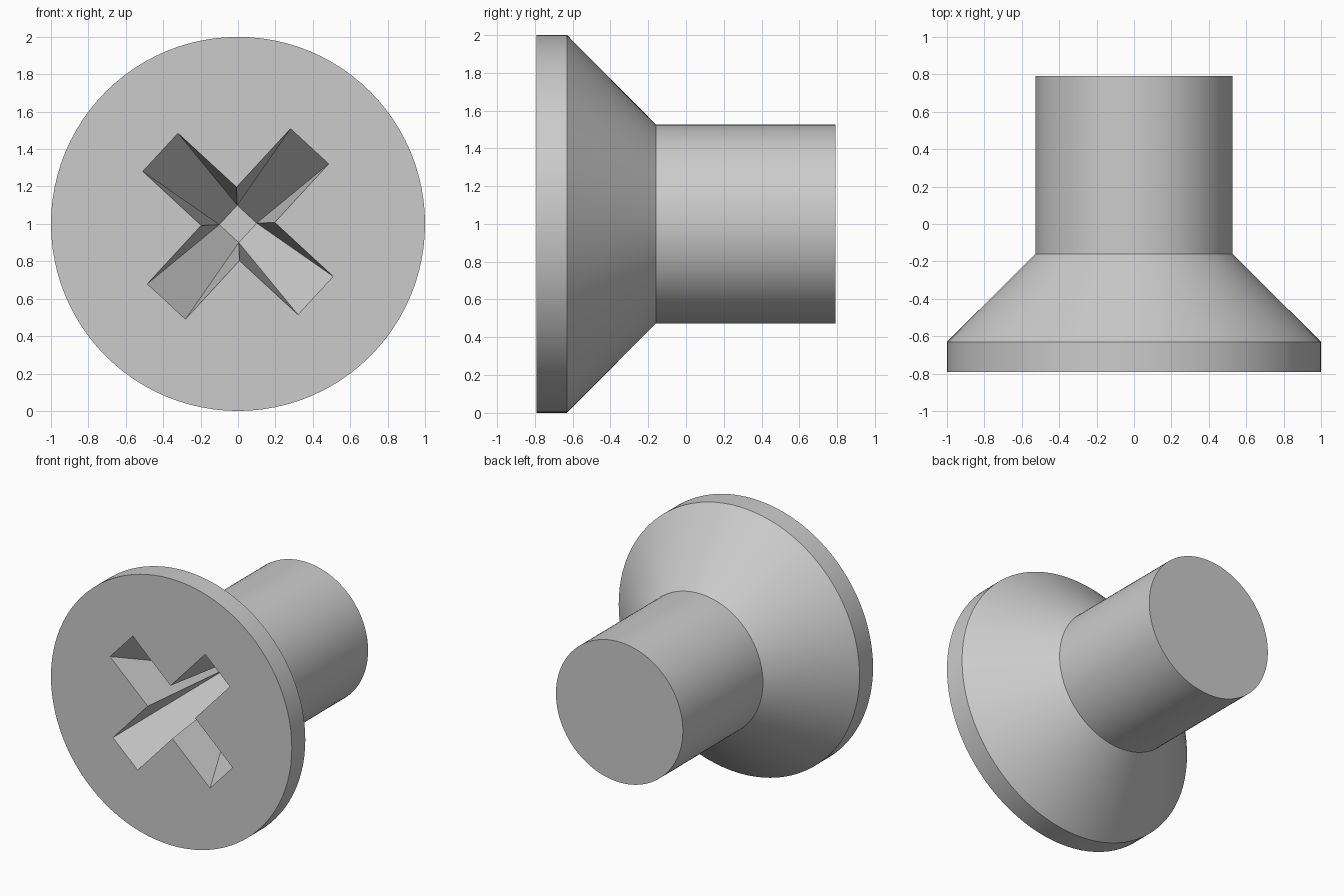
import bpy
import bmesh
import math
from mathutils import Vector

cube = bpy.data.objects.get("Cube")
if cube:
    bpy.data.objects.remove(cube, do_unlink=True)

SEGMENTS = 96
FRONT, BACK = -0.79, 0.79
CENTRE_Z = 1.0

# Plain steel material
steel = bpy.data.materials.new("grey steel")
steel.use_nodes = True
colour = (0.6, 0.6, 0.6, 1)
steel.diffuse_color = colour
steel.node_tree.nodes["Principled BSDF"].inputs["Base Color"].default_value = colour

bm = bmesh.new()


def polar(radius, angle, y):
    return bm.verts.new((radius * math.cos(angle), y, CENTRE_Z + radius * math.sin(angle)))


# Turned body: head rim, countersunk cone and shaft
profile = [(1.0, FRONT), (1.0, -0.63), (0.527, -0.16), (0.527, BACK)]
rings = [[polar(r, math.tau * i / SEGMENTS, y) for i in range(SEGMENTS)] for r, y in profile]
for a, b in zip(rings, rings[1:]):
    for i in range(SEGMENTS):
        j = (i + 1) % SEGMENTS
        bm.faces.new((a[i], a[j], b[j], b[i]))
bm.faces.new(rings[-1])

# Cross recess: four tapering arms meeting at a small square floor
TURN = math.radians(47.3)
REACH, HALF_WIDTH = 0.565, 0.139
FLOOR_RADIUS, DEPTH = 0.1, 0.81
inner, floor, tips = [], [], []
for k in range(4):
    angle = TURN + k * math.pi / 2
    corner = angle + math.pi / 4
    inner.append(polar(HALF_WIDTH * math.sqrt(2), corner, FRONT))
    floor.append(polar(FLOOR_RADIUS, corner, FRONT + DEPTH))
    along = Vector((math.cos(angle), 0, math.sin(angle)))
    across = Vector((-math.sin(angle), 0, math.cos(angle)))
    base = Vector((0, FRONT, CENTRE_Z)) + along * REACH
    tips.append([bm.verts.new(base + across * side * HALF_WIDTH) for side in (-1, 1)])

outline = []
for k in range(4):
    low, high = tips[k]
    bm.faces.new((low, high, floor[k], floor[k - 1]))
    bm.faces.new((low, floor[k - 1], inner[k - 1]))
    bm.faces.new((high, inner[k], floor[k]))
    outline += [low, high, inner[k]]
bm.faces.new(floor)

# Flat head face around the recess
edges = []
for loop in (rings[0], outline):
    for i, v in enumerate(loop):
        edges.append(bm.edges.get((loop[i - 1], v)) or bm.edges.new((loop[i - 1], v)))
bmesh.ops.triangle_fill(bm, edges=edges, use_beauty=True, normal=(0, -1, 0))
bmesh.ops.recalc_face_normals(bm, faces=bm.faces)

mesh = bpy.data.meshes.new("countersunk_screw")
bm.to_mesh(mesh)
bm.free()
mesh.materials.append(steel)
screw = bpy.data.objects.new("countersunk_screw", mesh)
bpy.context.collection.objects.link(screw)

# Smooth round walls, keeping the rims and recess edges crisp
bpy.ops.object.select_all(action="DESELECT")
screw.select_set(True)
bpy.context.view_layer.objects.active = screw
bpy.ops.object.shade_smooth_by_angle(angle=math.radians(25))
